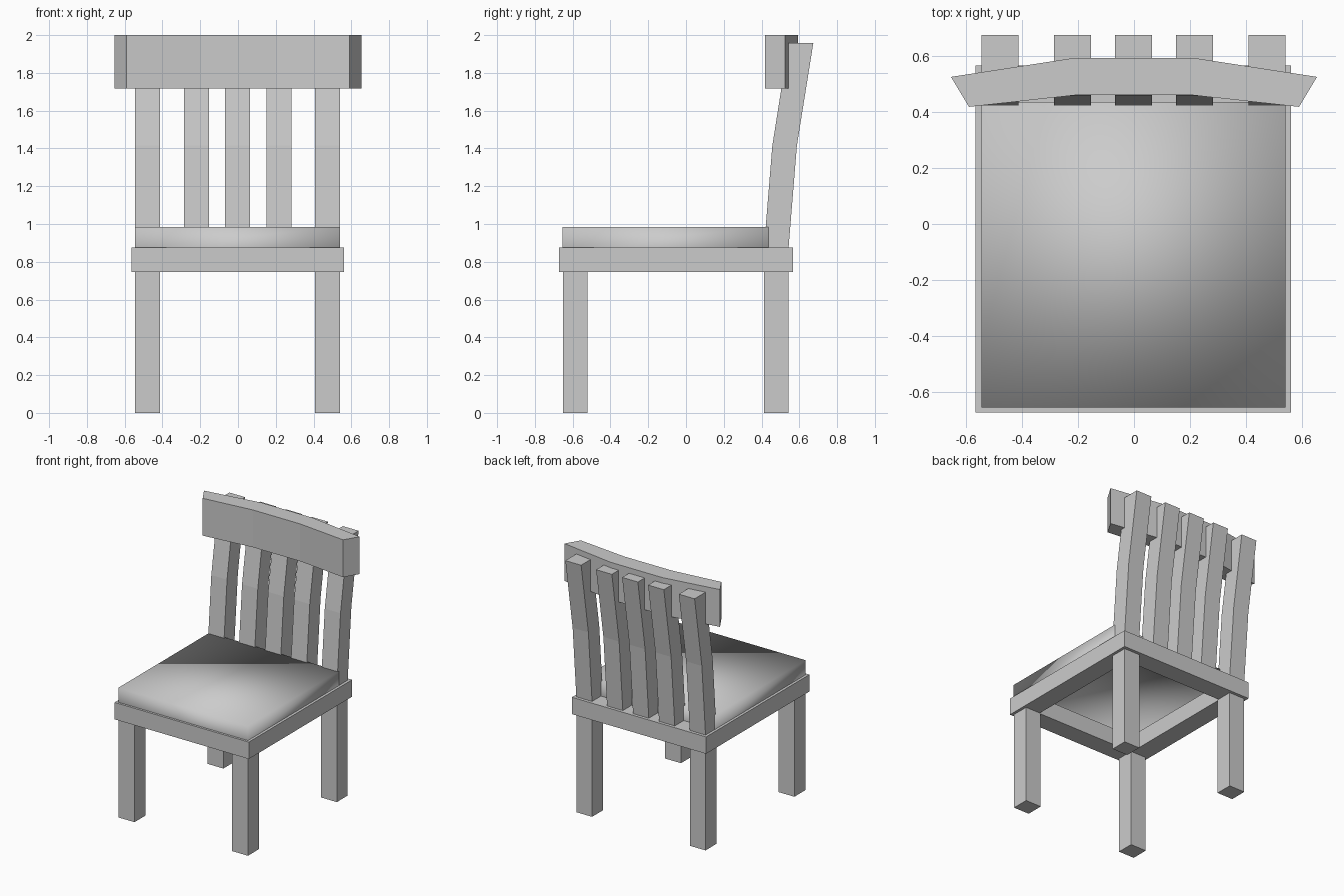
import bpy

if "Cube" in bpy.data.objects:
    bpy.data.objects.remove(bpy.data.objects["Cube"])

CX = -0.002  # the body sits a hair left of the rail's centre


def make(name, verts, faces):
    mesh = bpy.data.meshes.new(name)
    mesh.from_pydata(verts, [], faces)
    mesh.update()
    obj = bpy.data.objects.new(name, mesh)
    bpy.context.collection.objects.link(obj)
    return obj


def prism(name, outline, place, lo, hi):
    """Extrude a closed 2D outline between lo and hi; place maps (a, b, t) to xyz."""
    n = len(outline)
    verts = [place(a, b, t) for t in (lo, hi) for a, b in outline]
    faces = [tuple(reversed(range(n))), tuple(range(n, 2 * n))]
    faces += [(i, (i + 1) % n, n + (i + 1) % n, n + i) for i in range(n)]
    return make(name, verts, faces)


def rect(x0, x1, y0, y1):
    return [(x0, y0), (x1, y0), (x1, y1), (x0, y1)]


def upright(a, b, t):
    return (a, b, t)


def sideways(a, b, t):
    return (t, a, b)


# four legs
for side, sx in (("left", -0.476), ("right", 0.476)):
    for end, y0, y1 in (("front", -0.652, -0.522), ("back", 0.413, 0.543)):
        x = CX + sx
        prism(f"{end}_leg_{side}", rect(x - 0.066, x + 0.066, y0, y1),
              upright, 0, 0.747)

# hollow seat frame
outer = rect(CX - 0.563, CX + 0.563, -0.672, 0.566)
inner = rect(CX - 0.418, CX + 0.418, -0.527, 0.421)
verts = [(x, y, z) for z in (0.747, 0.875) for x, y in outer + inner]
faces = []
for i in range(4):
    j = (i + 1) % 4
    faces += [(i, j, j + 8, i + 8),                # outer wall
              (j + 4, i + 4, i + 12, j + 12),      # inner wall
              (i + 8, j + 8, j + 12, i + 12),      # top
              (j, i, i + 4, j + 4)]                # underside
make("seat_frame", verts, faces)

# seat cushion: smooth shell, open underneath
base = rect(CX - 0.543, CX + 0.543, -0.655, 0.436)
verts = [(x, y, z) for z in (0.875, 0.985) for x, y in base]
faces = [(4, 5, 6, 7)] + [(i, (i + 1) % 4, (i + 1) % 4 + 4, i + 4) for i in range(4)]
cushion = make("seat_cushion", verts, faces)
for p in cushion.data.polygons:
    p.use_smooth = True

# bent back posts and slats
profile = [(0.413, 0.875), (0.543, 0.875), (0.587, 1.415),
           (0.674, 1.958), (0.543, 1.958), (0.457, 1.415)]
# two quads per cap, so the bend stays clean
for k, sx in enumerate((-0.476, -0.218, 0, 0.218, 0.476)):
    x = CX + sx
    name = "back_post" if k in (0, 4) else "back_slat"
    n = len(profile)
    verts = [sideways(a, b, x + s) for s in (-0.066, 0.066) for a, b in profile]
    faces = [(0, 5, 2, 1), (5, 4, 3, 2), (6, 7, 8, 11), (11, 8, 9, 10)]
    faces += [(i, (i + 1) % n, n + (i + 1) % n, n + i) for i in range(n)]
    make(f"{name}_{k + 1}", verts, faces)

# curved top rail
half_front = [(0.198, 0.461), (0.589, 0.418)]
half_back = [(0.653, 0.525), (0.217, 0.592)]
half = half_front + half_back
plan = half + [(-x, y) for x, y in reversed(half)]
prism("top_rail", plan, upright, 1.717, 2.0)
